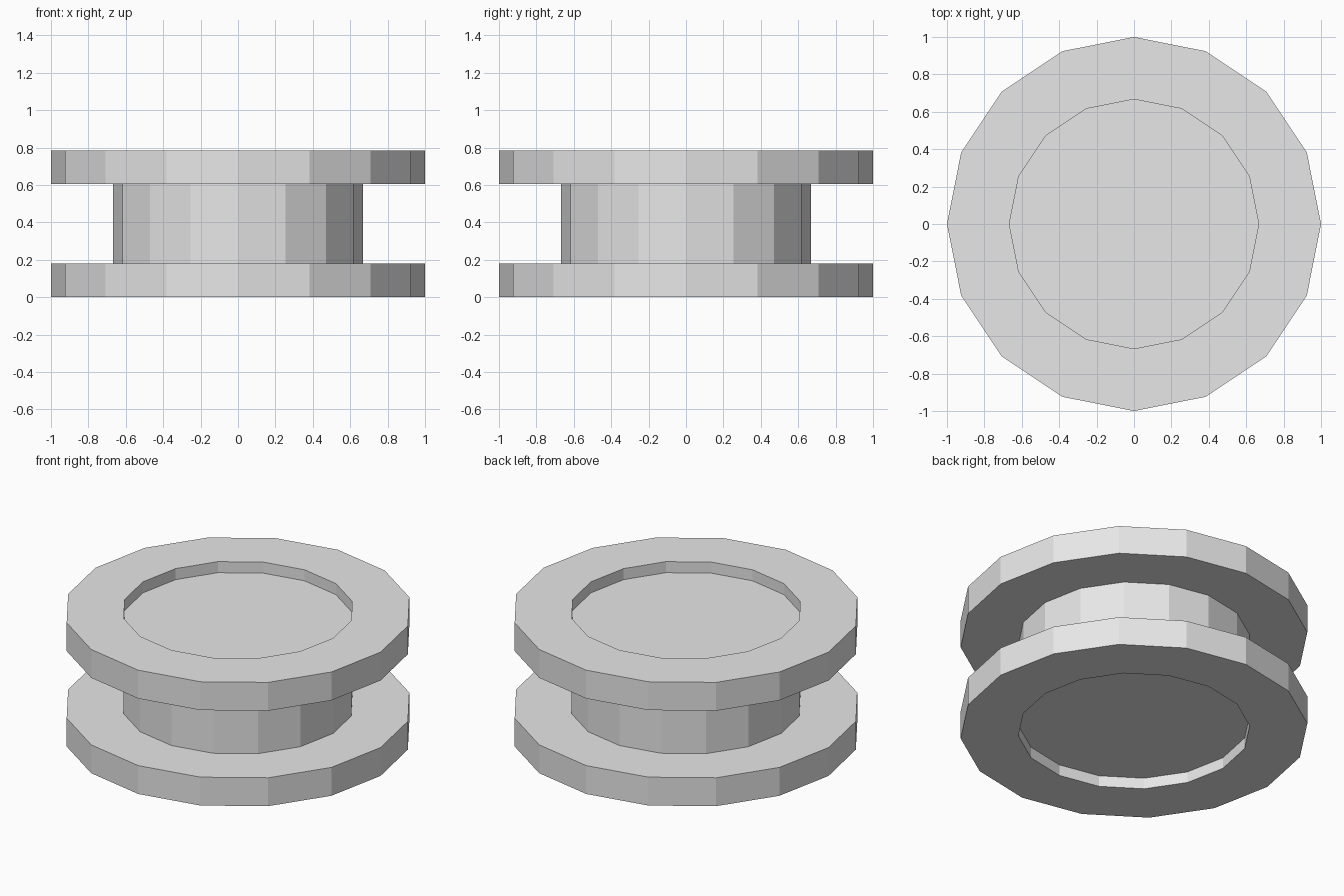
import bpy
import bmesh
from math import cos, sin, tau

SIDES = 16
RIM, HUB = 1.0, 0.667
HEIGHT, FLANGE, RECESS = 0.785, 0.18, 0.07

default = bpy.data.objects.get("Cube")
if default:
    bpy.data.objects.remove(default, do_unlink=True)

# Plain grey material
grey = bpy.data.materials.new("plain_grey")
grey.use_nodes = True
grey.diffuse_color = (0.8, 0.8, 0.8, 1)
grey.node_tree.nodes["Principled BSDF"].inputs["Base Color"].default_value = grey.diffuse_color


def lathe(name, profile):
    """Turn a radius/height profile, from bottom to top, into a closed solid."""
    bm = bmesh.new()
    rings = [[bm.verts.new((r * cos(tau * i / SIDES), r * sin(tau * i / SIDES), z))
              for i in range(SIDES)] for r, z in profile]
    for low, high in zip(rings, rings[1:]):
        for i in range(SIDES):
            j = (i + 1) % SIDES
            bm.faces.new((low[i], low[j], high[j], high[i]))
    bm.faces.new(rings[0][::-1])
    bm.faces.new(rings[-1])
    bmesh.ops.recalc_face_normals(bm, faces=bm.faces)
    mesh = bpy.data.meshes.new(name)
    bm.to_mesh(mesh)
    bm.free()
    mesh.materials.append(grey)
    obj = bpy.data.objects.new(name, mesh)
    bpy.context.collection.objects.link(obj)
    return obj


# Spool: two flanges joined by a hub, with a shallow recess in each end
lower = [(HUB, RECESS), (HUB, 0), (RIM, 0), (RIM, FLANGE), (HUB, FLANGE)]
upper = [(r, HEIGHT - z) for r, z in reversed(lower)]
lathe("spool", lower + upper)
